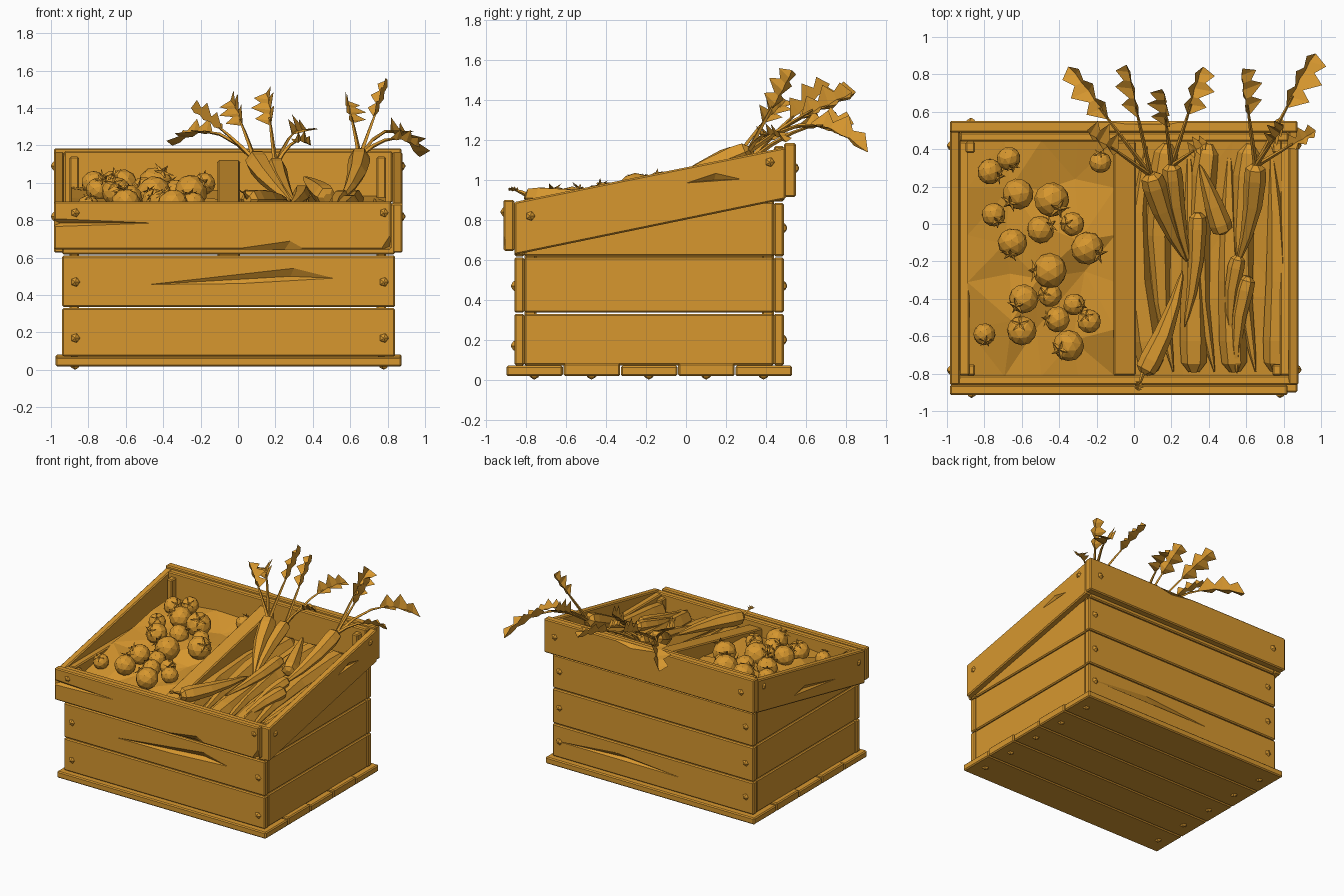
import bpy, bmesh, math, random
from mathutils import Vector

random.seed(4)
if "Cube" in bpy.data.objects:
    bpy.data.objects.remove(bpy.data.objects["Cube"])

mat = bpy.data.materials.new("warm_ochre")
mat.use_nodes = True
OCHRE = (0.68, 0.31, 0.028, 1)
mat.diffuse_color = OCHRE
mat.node_tree.nodes["Principled BSDF"].inputs["Base Color"].default_value = OCHRE


def finish(name, bm, closed=True):
    if closed:
        bmesh.ops.recalc_face_normals(bm, faces=bm.faces[:])
    mesh = bpy.data.meshes.new(name)
    bm.to_mesh(mesh)
    bm.free()
    mesh.materials.append(mat)
    obj = bpy.data.objects.new(name, mesh)
    bpy.context.scene.collection.objects.link(obj)
    return obj


def place(axis, u, v, d):
    """Point from two in-plane coordinates and a depth along the axis."""
    return Vector({"x": (d, u, v), "y": (u, d, v), "z": (u, v, d)}[axis])


def prism(name, axis, outline, a, b, bevel=0.008):
    bm = bmesh.new()
    ends = [[bm.verts.new(place(axis, u, v, d)) for u, v in outline] for d in (a, b)]
    n = len(outline)
    for ring in ends:
        bm.faces.new(ring)
    for i in range(n):
        j = (i + 1) % n
        bm.faces.new((ends[0][i], ends[0][j], ends[1][j], ends[1][i]))
    bmesh.ops.recalc_face_normals(bm, faces=bm.faces[:])
    bmesh.ops.bevel(bm, geom=bm.edges[:], offset=bevel, segments=1, affect="EDGES")
    return finish(name, bm)


def box(name, x, y, z):
    return prism(name, "z", [(x[0], y[0]), (x[1], y[0]), (x[1], y[1]), (x[0], y[1])], *z)


def notch(board, axis, outline, tip, outside, depth):
    """Carve a shallow splinter out of a board."""
    bm = bmesh.new()
    for u, v in outline:
        bm.verts.new(place(axis, u, v, outside))
    bm.verts.new(place(axis, *tip, depth))
    bmesh.ops.convex_hull(bm, input=bm.verts[:])
    cutter = finish("splinter_cutter", bm)
    cutter.hide_render = True
    mod = board.modifiers.new("splinter", "BOOLEAN")
    mod.object, mod.operation, mod.solver = cutter, "DIFFERENCE", "EXACT"
    bpy.context.view_layer.objects.active = board
    bpy.ops.object.modifier_apply(modifier=mod.name)
    bpy.data.objects.remove(cutter)


def tube(bm, pts, radii, sides=6):
    pts = [Vector(p) for p in pts]
    rings = []
    for i, (p, r) in enumerate(zip(pts, radii)):
        q = (pts[min(i + 1, len(pts) - 1)] - pts[max(i - 1, 0)]).to_track_quat("Z", "Y")
        rings.append([bm.verts.new(p + q @ Vector((r * math.cos(t), r * math.sin(t), 0)))
                      for t in (math.tau * k / sides for k in range(sides))])
    for a, b in zip(rings, rings[1:]):
        for k in range(sides):
            bm.faces.new((a[k], a[(k + 1) % sides], b[(k + 1) % sides], b[k]))
    bm.faces.new(rings[0])
    bm.faces.new(rings[-1])


# Floor slats
for i in range(5):
    y = -0.9 + i * 0.287
    rise = 0.012 * (i % 2)
    box("floor_slat", (-0.975, 0.875), (y, y + 0.283), (0.018, 0.07 + rise))

# Lower wall boards, three rows almost touching
rows = [(0.072, 0.33), (0.336, 0.612), (0.618, 0.89)]
front, back = [], []
for z in rows:
    front.append(box("front_board", (-0.94, 0.84), (-0.86, -0.81), z))
    back.append(box("back_board", (-0.94, 0.84), (0.44, 0.49), (z[0], min(z[1], 0.886))))
    box("left_board", (0.78, 0.835), (-0.81, 0.44), z)
    box("right_board", (-0.935, -0.88), (-0.81, 0.44), z)

# Upper boards: level front and back, sloping sides
front_top = box("front_top_board", (-0.985, 0.82), (-0.915, -0.86), (0.645, 0.9))
back_top = box("back_top_board", (-0.985, 0.875), (0.49, 0.55), (0.915, 1.185))
box("back_batten", (-0.93, 0.825), (0.44, 0.49), (0.892, 1.17))
slope = [(-0.86, 0.625), (0.5, 0.905), (0.5, 1.165), (-0.86, 0.89)]
left_top = prism("left_sloping_board", "x", slope, 0.825, 0.88)
right_top = prism("right_sloping_board", "x", slope, -0.985, -0.93)

# Corner posts inside the walls
for x in (-0.9, 0.74):
    box("back_post", (x, x + 0.05), (0.38, 0.44), (0.07, 1.14))
    box("front_post", (x, x + 0.05), (-0.81, -0.75), (0.07, 0.87))

# Sloping divider between the two compartments
prism("divider", "x", [(-0.81, 0.5), (0.44, 0.5), (0.44, 1.12), (-0.81, 0.85)], -0.11, 0.01)

# Splinters in the boards
notch(front[1], "y", [(-0.5, 0.455), (0.3, 0.545), (0.52, 0.49), (0, 0.46)], (0.28, 0.5), -0.861, -0.83)
notch(front_top, "y", [(-1, 0.81), (-0.43, 0.785), (-1, 0.765)], (-0.95, 0.785), -0.916, -0.89)
notch(front_top, "y", [(-0.07, 0.64), (0.28, 0.69), (0.37, 0.64)], (0.25, 0.645), -0.916, -0.885)
notch(front_top, "y", [(0.76, 0.64), (0.825, 0.74), (0.825, 0.64)], (0.81, 0.66), -0.916, -0.885)
notch(left_top, "x", [(0, 0.985), (0.15, 1.035), (0.28, 1.005)], (0.14, 1.0), 0.881, 0.855)
notch(right_top, "x", [(-0.5, 0.8), (-0.1, 0.9), (0.05, 0.87)], (-0.1, 0.87), -0.986, -0.965)
notch(back[0], "y", [(-0.3, 0.2), (0.3, 0.25), (0.84, 0.2)], (0.2, 0.22), 0.491, 0.465)
notch(back_top, "y", [(-0.2, 1.19), (0.3, 1.19), (0.1, 1.15)], (0.1, 1.18), 0.551, 0.52)


# Bolts: small pointed studs
def stud(bm, axis, u, v, surface, out):
    tube(bm, [place(axis, u, v, surface), place(axis, u, v, surface + out * 0.008),
              place(axis, u, v, surface + out * 0.017)], (0.026, 0.02, 0.003), 5)


bm = bmesh.new()
for x in (-0.87, 0.78):
    for z in (0.17, 0.47):
        stud(bm, "y", x, z, -0.86, -1)
    for z in (0.2, 0.47, 0.76):
        stud(bm, "y", x, z, 0.49, 1)
    stud(bm, "y", x, 0.84, -0.912, -1)
    stud(bm, "y", x, 1.06, 0.55, 1)
    for i in range(5):
        stud(bm, "z", x, -0.76 + i * 0.287, 0.019, -1)
for y, z in ((-0.78, 0.82), (0.42, 1.09)):
    stud(bm, "x", y, z, 0.878, 1)
    stud(bm, "x", y, z, -0.983, -1)
finish("bolts", bm)


# Uneven beds of produce filling both compartments
def bed_height(y):
    return 0.81 + 0.13 * (y + 0.8)


def bed(name, x0, x1, nx, ny, rough, sink):
    bm = bmesh.new()
    bmesh.ops.create_grid(bm, x_segments=nx, y_segments=ny, size=0.5)
    for v in bm.verts:
        x, y = v.co.x, v.co.y
        if max(abs(x), abs(y)) < 0.49:
            x += random.uniform(-0.06, 0.06)
            y += random.uniform(-0.06, 0.06)
        wy = -0.185 + y * 1.26
        v.co = ((x0 + x1) / 2 + x * (x1 - x0), wy, bed_height(wy) - sink + random.uniform(-rough, rough))
    bmesh.ops.triangulate(bm, faces=bm.faces[:])
    finish(name, bm, closed=False)


bed("tomato_bed", -0.89, -0.1, 4, 5, 0.04, 0)
bed("carrot_bed", 0, 0.79, 3, 3, 0.01, 0.05)

# Tomatoes with pointed calyxes: x, y, radius
tomatoes = [(-.77, .28, .07), (-.67, .35, .065), (-.62, .16, .085), (-.44, .13, .095), (-.75, .05, .065),
            (-.65, -.1, .08), (-.5, -.03, .075), (-.33, 0, .065), (-.25, -.13, .09), (-.45, -.25, .095),
            (-.59, -.4, .08), (-.45, -.38, .065), (-.32, -.43, .06), (-.41, -.51, .07), (-.24, -.52, .065),
            (-.6, -.57, .08), (-.8, -.59, .06), (-.35, -.65, .085), (-.18, .33, .06)]
for x, y, r in tomatoes:
    bm = bmesh.new()
    bmesh.ops.create_icosphere(bm, subdivisions=2, radius=1)
    for k in range(5):
        t = math.tau * k / 5
        c, s = math.cos(t), math.sin(t)
        tri = [(-0.22 * s, 0.22 * c, 0.93), (0.22 * s, -0.22 * c, 0.93), (0.7 * c, 0.7 * s, 1.1), (0, 0, 1.08)]
        a, b, tip, top = [bm.verts.new(p) for p in tri]
        bm.faces.new((a, top, tip))
        bm.faces.new((top, b, tip))
    tube(bm, [(0, 0, 0.9), (0.08, 0, 1.25)], (0.09, 0.06), 4)
    obj = finish("tomato", bm)
    obj.scale = (r, r, r * 0.95)
    obj.location = (x, y, bed_height(y) + r * 0.65)
    obj.rotation_euler = (random.uniform(-1, 1), random.uniform(-1, 1), random.uniform(0, 6))


# Carrots: faceted tapering roots from head to tip
def carrot(head, tip, r):
    head, tip = Vector(head), Vector(tip)
    side = (tip - head).cross(Vector((0, 0, 1))) * random.uniform(-0.06, 0.06)
    steps = ((0, 0.4), (0.04, 0.9), (0.14, 1), (0.4, 0.85), (0.7, 0.55), (0.92, 0.25), (1, 0.05))
    bm = bmesh.new()
    tube(bm, [head.lerp(tip, t) + side * math.sin(t * math.pi) for t, _ in steps],
         [r * k for _, k in steps])
    finish("carrot", bm)


for i in range(7):
    x = 0.07 + i * 0.11
    ends = [(x, 0.43, 0.91), (x + 0.03, -0.79, 0.78)]
    carrot(*(ends if i % 2 else ends[::-1]), 0.075)
carrot((0.09, 0.27, 1.13), (0.28, -0.2, 0.9), 0.065)
carrot((0.2, 0.32, 1.1), (0.3, -0.22, 0.9), 0.055)
carrot((0.48, -0.05, 0.92), (0.35, 0.32, 1.03), 0.06)
carrot((0.65, 0.32, 1.15), (0.55, -0.22, 0.91), 0.06)
carrot((0.34, 0.06, 0.95), (0.27, -0.55, 0.87), 0.05)
carrot((0.05, -0.8, 0.91), (0.26, -0.25, 0.91), 0.06)
carrot((0.56, -0.17, 0.93), (0.52, -0.62, 0.84), 0.045)
carrot((0.61, -0.28, 0.9), (0.55, -0.8, 0.82), 0.05)


# Leaves: arched stem ending in a rolled, folded, jagged blade
def leaf(start, end, lift, roll=0.5, width=0.085):
    a, c = Vector(start), Vector(end)
    b = a.lerp(c, 0.55) + Vector((0, 0, lift))
    path = lambda t: a * (1 - t) ** 2 + b * 2 * t * (1 - t) + c * t * t
    bm = bmesh.new()
    tube(bm, [path(t) for t in (0, 0.2, 0.4, 0.6)], (0.014, 0.011, 0.009, 0.005), 4)
    flat = (c - a).cross(Vector((0, 0, 1))).normalized()
    rise = flat.cross(c - a).normalized()
    out = flat * math.cos(roll) + rise * math.sin(roll)
    up = rise * math.cos(roll) - flat * math.sin(roll)
    strips = []
    for i, w in enumerate((0.1, 0.85, 0.3, 1, 0.4, 0.75, 0.03)):
        t = 0.5 + 0.5 * i / 6
        fold = up * 0.6 * w * width
        sweep = path(t + 0.04 * w) - path(t)
        strips.append([bm.verts.new(p) for p in (
            path(t) + out * w * width + fold + sweep, path(t) - fold * 0.4,
            path(t) - out * w * width * 0.9 + fold + sweep)])
    for p, q in zip(strips, strips[1:]):
        for k in (0, 1):
            bm.faces.new((p[k], p[k + 1], q[k + 1], q[k]))
    finish("carrot_leaf", bm)


first, second, third = (0.09, 0.26, 1.12), (0.2, 0.31, 1.09), (0.65, 0.31, 1.14)
leaf(first, (-0.35, 0.84, 1.2), 0.22)
leaf(first, (-0.25, 0.5, 1.4), 0.04, -0.6)
leaf(first, (-0.04, 0.85, 1.44), 0.04, 1)
leaf(second, (0.15, 0.72, 1.48), 0.03, 0.8)
leaf(second, (0.37, 0.84, 1.28), 0.14, -0.5)
leaf(second, (0.39, 0.44, 1.2), 0.14, 0.4, 0.065)
leaf(third, (0.58, 0.83, 1.44), 0.05, -0.8)
leaf(third, (0.8, 0.53, 1.55), 0.0, 0.6, 0.07)
leaf(third, (0.97, 0.91, 1.14), 0.28, -0.5, 0.095)
leaf(third, (0.97, 0.5, 1.19), 0.14, 0.4, 0.06)
leaf((0.05, -0.79, 0.92), (0.02, -0.89, 0.95), 0.02, 0, 0.03)
